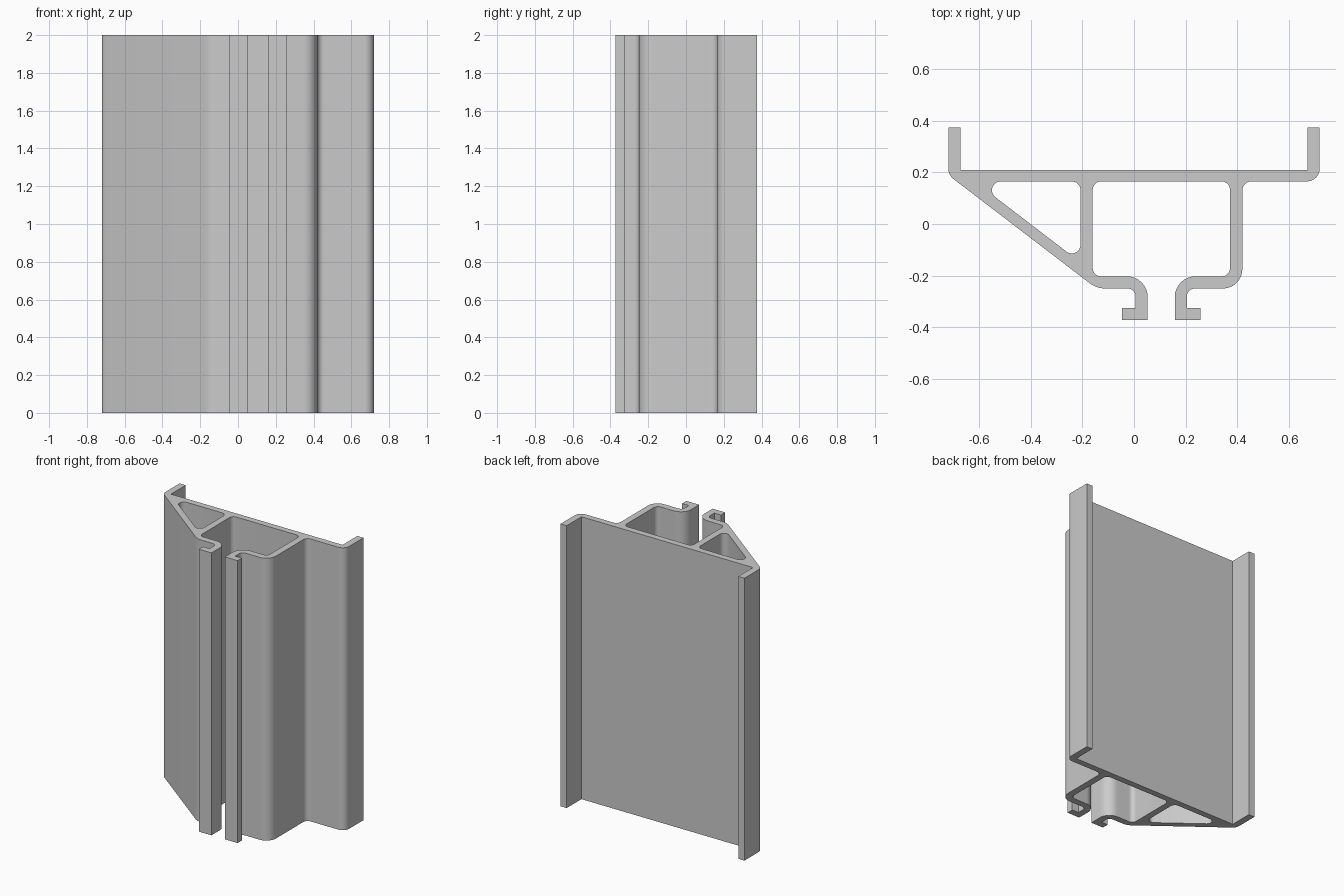
import bpy
import math
from mathutils import Vector

if "Cube" in bpy.data.objects:
    bpy.data.objects.remove(bpy.data.objects["Cube"])


def rounded(corners, steps=8):
    """Closed 2D path with each (x, y, radius) corner replaced by an arc."""
    path = []
    n = len(corners)
    for i, (x, y, r) in enumerate(corners):
        p = Vector((x, y))
        if r == 0:
            path.append(p)
            continue
        a = (Vector(corners[i - 1][:2]) - p).normalized()
        b = (Vector(corners[(i + 1) % n][:2]) - p).normalized()
        half = a.angle(b) / 2
        centre = p + (a + b).normalized() * (r / math.sin(half))
        start = (p + a * (r / math.tan(half)) - centre).normalized()
        end = (p + b * (r / math.tan(half)) - centre).normalized()
        path += [centre + start.slerp(end, k / steps) * r for k in range(steps + 1)]
    return path


# Outer outline: lips, back plate, sloped brace and open front channel
outline = [
    (-0.72, 0.375, 0), (-0.72, 0.19, 0.05), (-0.145, -0.25, 0.1),
    # left hook
    (0.006, -0.25, 0.03), (0.006, -0.325, 0), (-0.046, -0.325, 0),
    (-0.046, -0.373, 0), (0.053, -0.373, 0), (0.053, -0.203, 0.08),
    # channel interior
    (-0.16, -0.203, 0.032), (-0.16, 0.165, 0.032),
    (0.372, 0.165, 0.032), (0.372, -0.203, 0.032),
    # right hook
    (0.158, -0.203, 0.08), (0.158, -0.373, 0), (0.258, -0.373, 0),
    (0.258, -0.325, 0), (0.205, -0.325, 0), (0.205, -0.25, 0.03),
    # right wall and lip
    (0.42, -0.25, 0.075), (0.42, 0.165, 0.035), (0.72, 0.165, 0.05),
    (0.72, 0.375, 0), (0.672, 0.375, 0), (0.672, 0.21, 0),
    (-0.672, 0.21, 0), (-0.672, 0.375, 0),
]
# Triangular hollow behind the sloped brace
hollow = [(-0.617, 0.165, 0.034), (-0.207, -0.149, 0.034), (-0.207, 0.165, 0.034)]

# Filled 2D curve extruded along the height
curve = bpy.data.curves.new("rail_profile", 'CURVE')
curve.dimensions = '2D'
curve.fill_mode = 'BOTH'
curve.extrude = 1.0
for loop in (outline, hollow):
    pts = rounded(loop)
    spline = curve.splines.new('POLY')
    spline.points.add(len(pts) - 1)
    for sp, p in zip(spline.points, pts):
        sp.co = (p.x, p.y, 0, 1)
    spline.use_cyclic_u = True

rail = bpy.data.objects.new("extruded_rail", curve)
bpy.context.collection.objects.link(rail)
rail.location.z = 1.0
bpy.context.view_layer.objects.active = rail
rail.select_set(True)
bpy.ops.object.convert(target='MESH')
rail = bpy.context.object

# Weld the caps to the walls
bpy.ops.object.mode_set(mode='EDIT')
bpy.ops.mesh.select_all(action='SELECT')
bpy.ops.mesh.remove_doubles(threshold=0.0005)
bpy.ops.mesh.normals_make_consistent(inside=False)
bpy.ops.object.mode_set(mode='OBJECT')
bpy.ops.object.shade_smooth_by_angle(angle=math.radians(30))

# Plain grey metal
grey = bpy.data.materials.new("aluminium_grey")
grey.diffuse_color = (0.6, 0.6, 0.6, 1)
grey.use_nodes = True
grey.node_tree.nodes["Principled BSDF"].inputs["Base Color"].default_value = grey.diffuse_color
rail.data.materials.clear()
rail.data.materials.append(grey)
